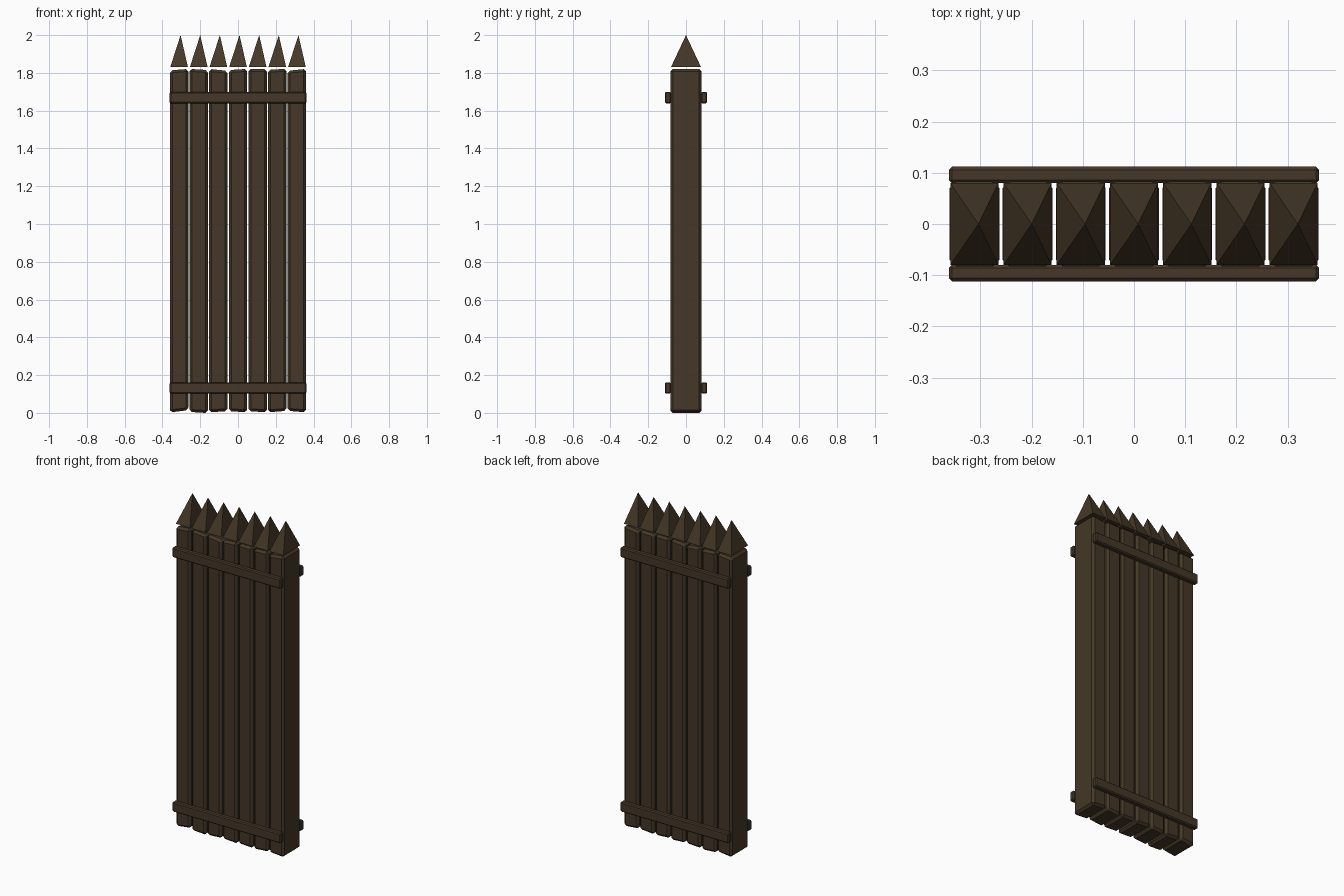
import bpy, bmesh
from mathutils import Vector

if "Cube" in bpy.data.objects:
    bpy.data.objects.remove(bpy.data.objects["Cube"])

wood = bpy.data.materials.new("dark_brown_wood")
wood.diffuse_color = (0.058, 0.039, 0.020, 1)
wood.use_nodes = True
wood.node_tree.nodes["Principled BSDF"].inputs["Base Color"].default_value = wood.diffuse_color


def finish(name, bm):
    bmesh.ops.recalc_face_normals(bm, faces=bm.faces)
    me = bpy.data.meshes.new(name)
    bm.to_mesh(me)
    bm.free()
    me.materials.append(wood)
    ob = bpy.data.objects.new(name, me)
    bpy.context.collection.objects.link(ob)


def board(name, lo, hi, bevel, top_slope=0.0, bottom_slope=0.0):
    """Chamfered box whose ends can be cut at a slight slant along x."""
    bm = bmesh.new()
    bmesh.ops.create_cube(bm, size=1)
    lo, hi = Vector(lo), Vector(hi)
    for v in bm.verts:
        side = 1 if v.co.x > 0 else -1
        slope = top_slope if v.co.z > 0 else bottom_slope
        v.co = Vector([hi[i] if v.co[i] > 0 else lo[i] for i in range(3)])
        v.co.z += slope * side
    bmesh.ops.bevel(bm, geom=bm.edges[:], offset=bevel, segments=1,
                    affect='EDGES', profile=0.5)
    finish(name, bm)


def spike(name, x):
    """Four-sided point with its tip slightly off centre."""
    bm = bmesh.new()
    base = [bm.verts.new((x + sx * 0.047, sy * 0.08, 1.83))
            for sx, sy in ((-1, -1), (1, -1), (1, 1), (-1, 1))]
    tip = bm.verts.new((x + 0.008, 0, 2.0))
    bm.faces.new(base)
    for i in range(4):
        bm.faces.new((base[i], base[(i + 1) % 4], tip))
    finish(name, bm)


# Seven upright stakes with rough-cut ends, each with a floating point
tops = [0.004, -0.003, -0.005, 0.003, 0.0, 0.002, 0.005]
bottoms = [0.006, -0.003, 0.003, -0.003, -0.003, 0.004, -0.004]
for i in range(7):
    x = (i - 3) * 0.104
    board(f"stake_{i + 1}", (x - 0.0487, -0.083, 0.012 + abs(bottoms[i])),
          (x + 0.0487, 0.083, 1.821 - abs(tops[i])), 0.013, tops[i], bottoms[i])
    spike(f"stake_point_{i + 1}", x)

# Cross rails, upper and lower, front and back
for level, z in (("lower", 0.132), ("upper", 1.669)):
    for side, y in (("front", -0.096), ("back", 0.096)):
        board(f"{level}_{side}_rail", (-0.362, y - 0.016, z - 0.030),
              (0.362, y + 0.016, z + 0.030), 0.006)

# Settle the stakes on the ground
for ob in bpy.data.objects:
    if ob.name.startswith("stake_") and "point" not in ob.name:
        low = min(v.co.z for v in ob.data.vertices)
        for v in ob.data.vertices:
            if v.co.z < 0.1:
                v.co.z -= low - 0.004 if ob.name != "stake_2" else low
